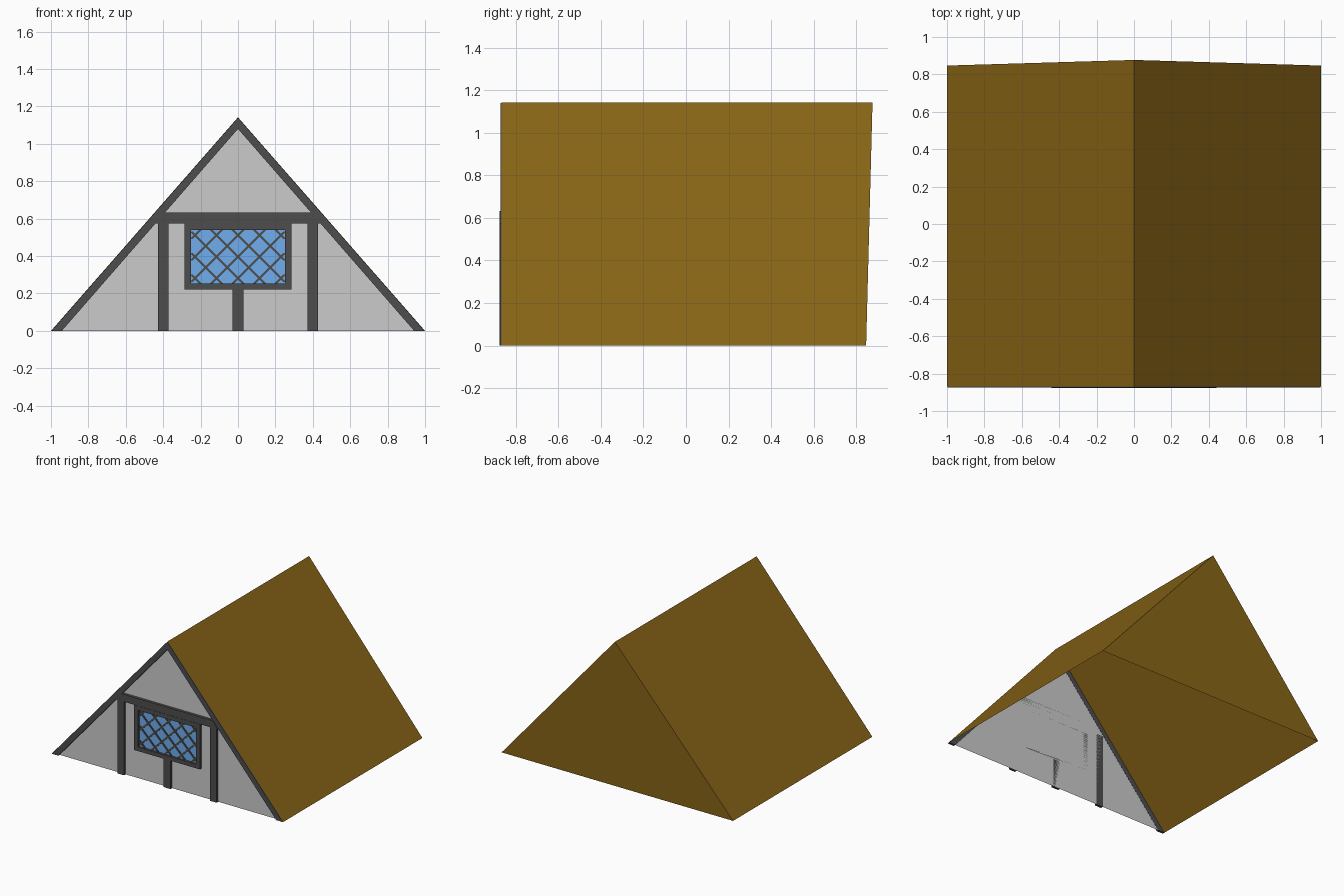
import bpy
import math

if "Cube" in bpy.data.objects:
    bpy.data.objects.remove(bpy.data.objects["Cube"])


def material(name, rgb):
    m = bpy.data.materials.new(name)
    m.diffuse_color = (*rgb, 1)
    m.use_nodes = True
    m.node_tree.nodes["Principled BSDF"].inputs["Base Color"].default_value = m.diffuse_color
    return m


BROWN = material("roof_brown", (0.25, 0.13, 0.008))
DARK = material("dark_timber", (0.075, 0.075, 0.075))
BLUE = material("glass_blue", (0.16, 0.42, 0.85))


def mesh_object(name, verts, faces, mat=None):
    me = bpy.data.meshes.new(name)
    me.from_pydata(verts, [], faces)
    ob = bpy.data.objects.new(name, me)
    bpy.context.collection.objects.link(ob)
    if mat:
        me.materials.append(mat)
    return ob


def prism(name, pts, front, back, mat=None):
    """Extrude a clockwise (seen from +y) x-z outline along y."""
    area = sum(a[0] * b[1] - b[0] * a[1] for a, b in zip(pts, pts[1:] + pts[:1]))
    if area < 0:
        pts = pts[::-1]
    n = len(pts)
    verts = [(x, front, z) for x, z in pts] + [(x, back, z) for x, z in pts]
    faces = [tuple(range(n)), tuple(range(2 * n - 1, n - 1, -1))]
    faces += [(i, i + n, (i + 1) % n + n, (i + 1) % n) for i in range(n)]
    return mesh_object(name, verts, faces, mat)


def bar(name, x0, x1, z0, z1, front):
    return prism(name, [(x0, z0), (x1, z0), (x1, z1), (x0, z1)], front, WALL_Y, DARK)


WALL_Y, TRIM_Y, ROOF_Y = -0.856, -0.873, -0.868
RIDGE = 1.142

# Roof shell: two slopes and a slightly leaning back gable, open underneath
mesh_object("roof",
            [(-1, ROOF_Y, 0), (0, ROOF_Y, RIDGE), (1, ROOF_Y, 0),
             (-1, 0.847, 0), (0, 0.877, RIDGE), (1, 0.847, 0)],
            [(0, 1, 4, 3), (1, 2, 5, 4), (3, 4, 5)], BROWN)

# Front gable wall
mesh_object("front_wall", [(-0.95, WALL_Y, 0), (0.95, WALL_Y, 0), (0, WALL_Y, 1.085)],
            [(0, 1, 2)])

# Sloping rafters and posts, mirrored
for side, s in (("left", -1), ("right", 1)):
    prism(f"{side}_rafter",
          [(s * 0.998, 0), (0, RIDGE - 0.002), (0, 1.08), (s * 0.942, 0)],
          TRIM_Y, WALL_Y + 0.001, DARK)
    bar(f"{side}_post", *sorted((s * 0.372, s * 0.428)), 0, 0.58, -0.876)

# Collar beam and short post under the window
prism("collar_beam", [(-0.44, 0.575), (0.44, 0.575), (0.395, 0.632), (-0.395, 0.632)],
      -0.877, WALL_Y, DARK)
bar("centre_post", -0.03, 0.03, 0, 0.225, -0.876)

# Window frame
X, Z0, Z1 = 0.25, 0.253, 0.54
bar("frame_top", -0.285, 0.285, Z1, 0.574, -0.877)
bar("frame_bottom", -0.285, 0.285, 0.222, Z0, -0.877)
bar("frame_left", -0.285, -X, Z0, Z1, -0.877)
bar("frame_right", X, 0.285, Z0, Z1, -0.877)

# Glass pane just in front of the wall
GLASS_Y = WALL_Y - 0.003
mesh_object("window_glass", [(-X, GLASS_Y, Z0), (X, GLASS_Y, Z0), (X, GLASS_Y, Z1), (-X, GLASS_Y, Z1)],
            [(0, 1, 2, 3)], BLUE)

# Diagonal lattice bars, trimmed to the window opening
ZM = (Z0 + Z1) / 2
W = 0.009
for s in (-1, 1):
    for k in range(-3, 4):
        c = k * 0.115
        ends = []
        for z in (Z0, Z1):
            x = max(-X, min(X, c + s * (z - ZM)))
            ends.append((x, ZM + s * (x - c)))
        (xa, za), (xb, zb) = ends
        if math.hypot(xb - xa, zb - za) < 0.02:
            continue
        prism("lattice_bar", [(xa - W, za), (xa + W, za), (xb + W, zb), (xb - W, zb)],
              GLASS_Y - 0.006, GLASS_Y, DARK)
